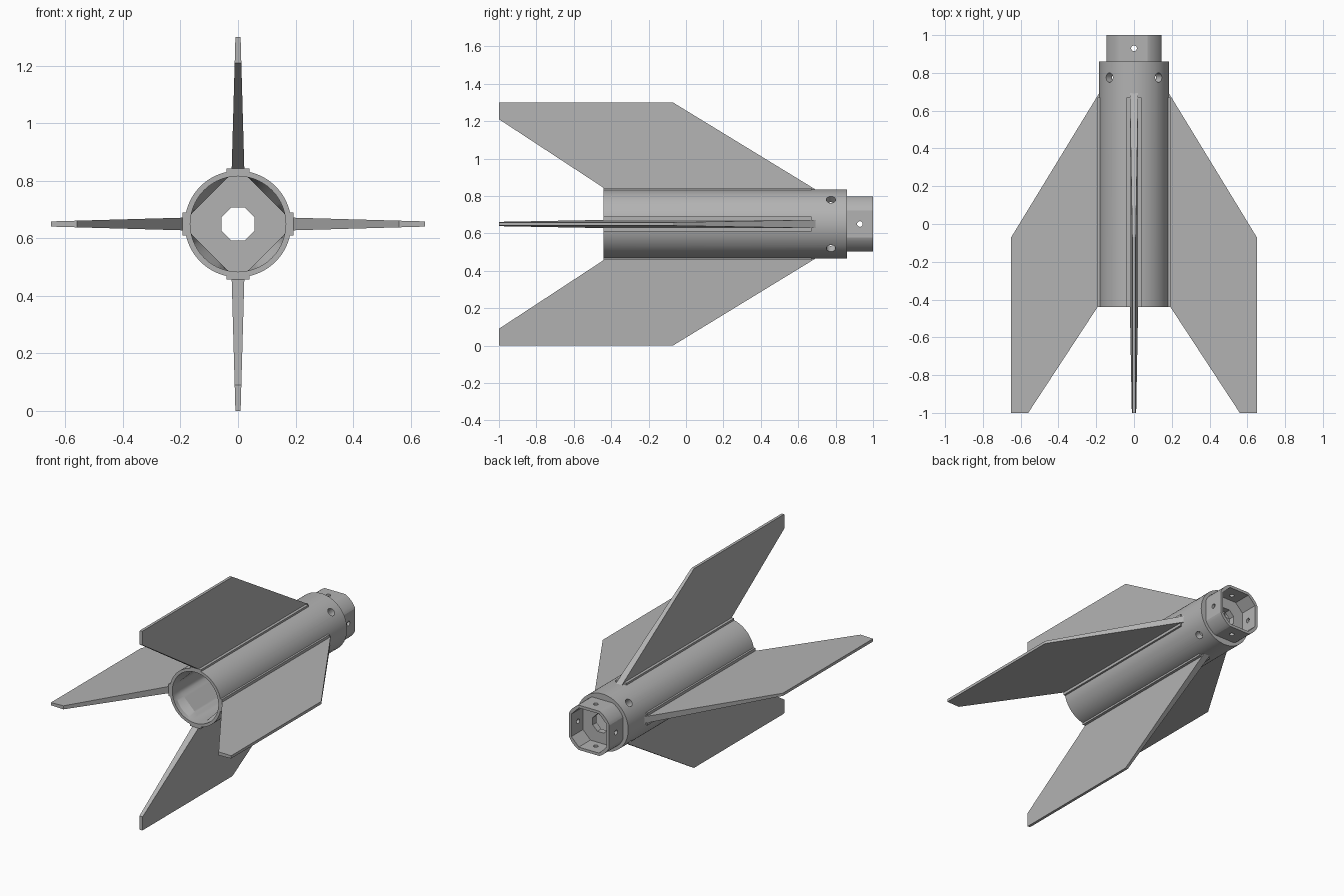
import bpy, bmesh, math
from mathutils import Matrix, Vector

cube = bpy.data.objects.get("Cube")
if cube:
    bpy.data.objects.remove(cube, do_unlink=True)

AXIS_Z = 0.65
N = 96

grey = bpy.data.materials.new("plain_grey")
grey.use_nodes = True
grey.diffuse_color = (0.45, 0.45, 0.45, 1)
grey.node_tree.nodes["Principled BSDF"].inputs["Base Color"].default_value = grey.diffuse_color


def make_object(name, bm):
    bmesh.ops.recalc_face_normals(bm, faces=bm.faces)
    mesh = bpy.data.meshes.new(name)
    bm.to_mesh(mesh)
    bm.free()
    mesh.materials.append(grey)
    obj = bpy.data.objects.new(name, mesh)
    bpy.context.collection.objects.link(obj)
    return obj


def section(y, radius, flat=9, diagonal=9):
    """Circle across the y axis, trimmed by flats on the axes and diagonals."""
    points = []
    for i in range(N):
        a = 2 * math.pi * i / N
        off = (a + math.pi / 4) % (math.pi / 2) - math.pi / 4
        off_diag = a % (math.pi / 2) - math.pi / 4
        r = min(radius, flat / math.cos(off), diagonal / math.cos(off_diag))
        points.append(Vector((r * math.cos(a), y, AXIS_Z + r * math.sin(a))))
    return points


def closed_loft(name, sections):
    bm = bmesh.new()
    rings = [[bm.verts.new(p) for p in s] for s in sections]
    for a, b in zip(rings, rings[1:] + rings[:1]):
        for i in range(N):
            j = (i + 1) % N
            bm.faces.new((a[i], a[j], b[j], b[i]))
    return make_object(name, bm)


def turn(angle):
    return Matrix.Translation((0, 0, AXIS_Z)) @ Matrix.Rotation(angle, 4, 'Y')


# Hollow body, stepped collar and the pierced wall between them
body = closed_loft("body_tube", [
    section(-0.44, 0.185),
    section(0.86, 0.185),
    section(0.86, 0.164, flat=0.146),
    section(1.0, 0.164, flat=0.146),
    section(1.0, 0.148, flat=0.128, diagonal=0.142),
    section(0.88, 0.148, flat=0.128, diagonal=0.142),
    section(0.88, 0.07, flat=0.057, diagonal=0.057),
    section(0.84, 0.07, flat=0.057, diagonal=0.057),
    section(0.84, 0.166, diagonal=0.14),
    section(-0.36, 0.166, diagonal=0.14),
    section(-0.41, 0.166),
    section(-0.44, 0.166),
])

# Screw holes: large ones on the diagonals, small ones on the collar flats
bm = bmesh.new()
for k in range(4):
    for y, radius, start in ((0.775, 0.025, math.pi / 4), (0.93, 0.015, 0)):
        place = turn(start + k * math.pi / 2) @ Matrix.Translation((0, y, 0.16))
        bmesh.ops.create_cone(bm, cap_ends=True, segments=24, radius1=radius,
                              radius2=radius, depth=0.1, matrix=place)
cutter = make_object("screw_hole_cutter", bm)
cutter.hide_render = True
cut = body.modifiers.new("screw_holes", 'BOOLEAN')
cut.object = cutter
cut.solver = 'EXACT'
bpy.context.view_layer.objects.active = body
body.select_set(True)
bpy.ops.object.modifier_apply(modifier=cut.name)
bpy.data.objects.remove(cutter, do_unlink=True)
bpy.ops.object.shade_smooth_by_angle(angle=math.radians(20))

# Swept fin outline as (distance from axis, y)
FIN = [(0.18, 0.70), (0.65, -0.07), (0.65, -1.0), (0.56, -1.0), (0.18, -0.42)]


def half_thickness(r):
    return 0.022 + (0.009 - 0.022) * (r - 0.19) / 0.46


def make_fin(name, angle):
    bm = bmesh.new()
    sides = [[bm.verts.new((s * half_thickness(r), y, r)) for r, y in FIN]
             for s in (-1, 1)]
    for side in sides:
        bm.faces.new(side)
    for i in range(len(FIN)):
        j = (i + 1) % len(FIN)
        bm.faces.new((sides[0][i], sides[0][j], sides[1][j], sides[1][i]))
    bm.transform(turn(angle))
    make_object(name, bm)


def make_flange(name, angle):
    bm = bmesh.new()
    size = Matrix.Diagonal((0.08, 1.11, 0.022, 1))
    bmesh.ops.create_cube(bm, size=1, matrix=turn(angle)
                          @ Matrix.Translation((0, 0.115, 0.182)) @ size)
    make_object(name, bm)


# Four fins, each on a flat root flange
for k, place in enumerate(("top", "left", "bottom", "right")):
    make_fin(place + "_fin", k * math.pi / 2)
    make_flange(place + "_fin_flange", k * math.pi / 2)
